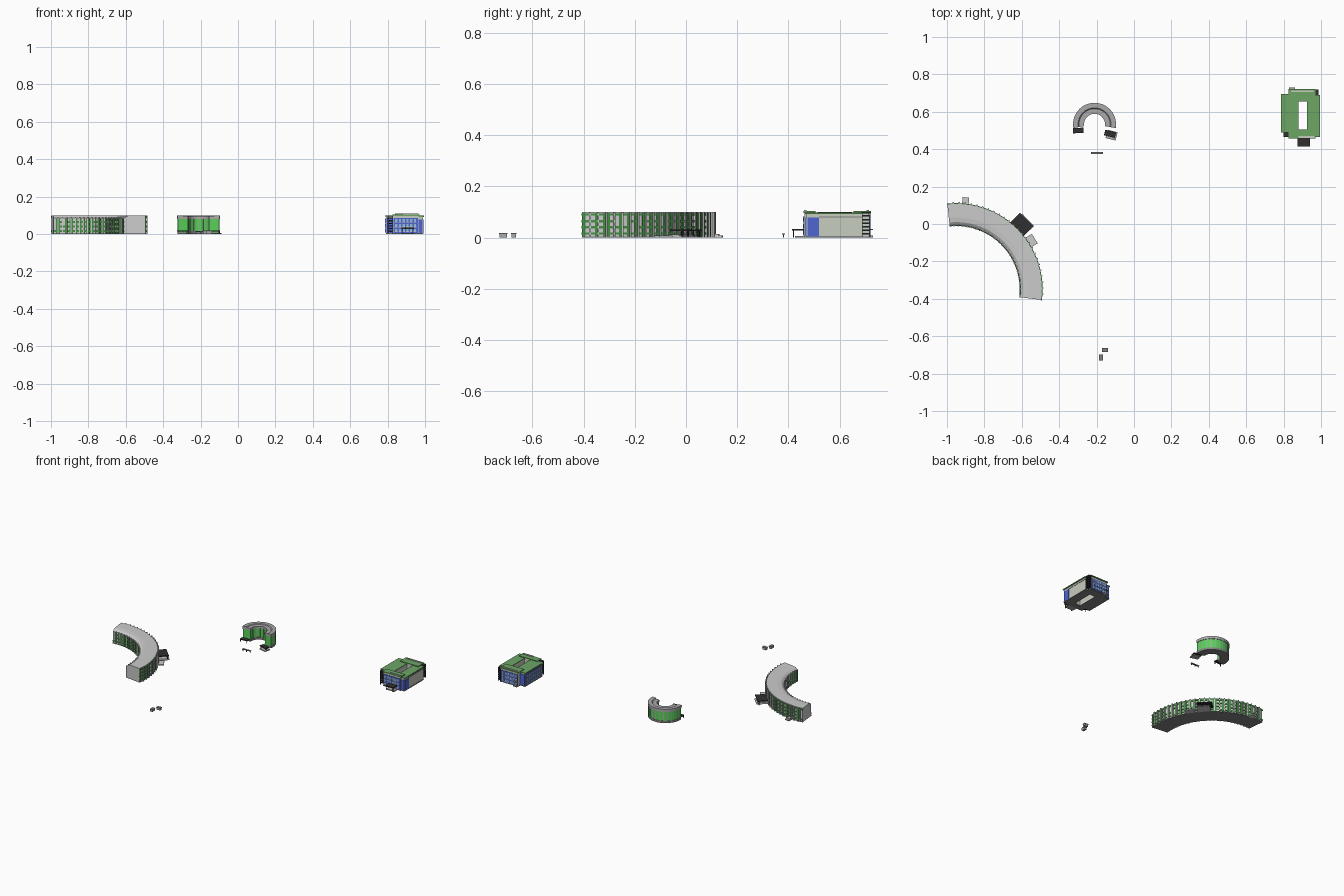
import bpy, bmesh, math, random
from mathutils import Matrix, Vector

if "Cube" in bpy.data.objects:
    bpy.data.objects.remove(bpy.data.objects["Cube"])
random.seed(4)


def mat(name, r, g, b):
    m = bpy.data.materials.new(name)
    m.diffuse_color = (r, g, b, 1)
    m.use_nodes = True
    m.node_tree.nodes["Principled BSDF"].inputs["Base Color"].default_value = m.diffuse_color
    return m


LIGHT = mat("light_grey", .66, .66, .66)
MID = mat("mid_grey", .4, .4, .41)
DARK = mat("dark_grey", .22, .22, .22)
BLACK = mat("black", .03, .03, .03)
PINE = mat("pine_green", .06, .27, .06)
LIME = mat("bright_green", .1, .62, .1)
ROOF = mat("roof_green", .15, .38, .13)
OLIVE = mat("pale_olive", .57, .61, .52)
BLUE = mat("blue", .08, .13, .65)
GLASS = mat("glass", .3, .5, .7)


def finish(name, bm, m):
    bmesh.ops.recalc_face_normals(bm, faces=bm.faces)
    me = bpy.data.meshes.new(name)
    bm.to_mesh(me)
    bm.free()
    ob = bpy.data.objects.new(name, me)
    bpy.context.collection.objects.link(ob)
    me.materials.append(m)
    return ob


def boxes(name, items, m):
    """Each item: (centre, size, z-rotation in degrees)."""
    bm = bmesh.new()
    for c, s, a in items:
        M = (Matrix.Translation(c) @ Matrix.Rotation(math.radians(a), 4, 'Z')
             @ Matrix.Diagonal((*s, 1)))
        bmesh.ops.create_cube(bm, size=1, matrix=M)
    return finish(name, bm, m)


def span(x0, x1, y0, y1, z0, z1):
    return (((x0+x1)/2, (y0+y1)/2, (z0+z1)/2), (x1-x0, y1-y0, z1-z0), 0)


def polar(c, r0, r1, ang, width, z0, z1):
    """Box standing on an arc: radial extent, angle, tangential width."""
    a, r = math.radians(ang), (r0+r1)/2
    return ((c[0]+r*math.cos(a), c[1]+r*math.sin(a), (z0+z1)/2), (r1-r0, width, z1-z0), ang)


def sweep(name, c, profile, a0, a1, n, m):
    """Closed (radius, z) profile swept along an arc with capped ends."""
    bm = bmesh.new()
    rings = []
    for i in range(n+1):
        a = math.radians(a0+(a1-a0)*i/n)
        rings.append([bm.verts.new((c[0]+r*math.cos(a), c[1]+r*math.sin(a), z)) for r, z in profile])
    k = len(profile)
    for p, q in zip(rings, rings[1:]):
        for j in range(k):
            bm.faces.new((p[j], p[(j+1) % k], q[(j+1) % k], q[j]))
    bm.faces.new(rings[0])
    bm.faces.new(rings[-1])
    return finish(name, bm, m)


def rect(r0, r1, z0, z1):
    return [(r0, z0), (r1, z0), (r1, z1), (r0, z1)]


# ---- Long curved building ----
C = (-.95, -.35)
A0, A1, N = -7, 96, 26
step = (A1-A0)/N
sweep("curved_block", C, [(.343, .002), (.457, .002), (.457, .1), (.385, .1), (.36, .097), (.343, .085)], A0, A1, N, LIGHT)
sweep("curved_block_base", C, rect(.341, .459, 0, .004), A0, A1, N, DARK)
ribs, green = [], []
for i in range(N+1):
    a = A0+step*i
    if 0 < i < N:
        ribs.append(polar(C, .45, .467, a, .006, 0, .1))
        ribs.append(polar(C, .337, .35, a, .005, 0, .088))
    if i == N:
        break
    mid = a+step/2
    side = random.choice((-1, 1))
    # green columns and floor bands on both facades
    green.append(polar(C, .455, .461, mid+side*step*.28, .013, .004, .096))
    green.append(polar(C, .339, .345, mid+side*step*.28, .01, .004, .084))
    for f, z in enumerate((.012, .036, .060, .086)):
        if f in (0, 3) or random.random() < .8:
            green.append(polar(C, .455, .461, mid, .036, z, z+.009))
            if f < 3:
                green.append(polar(C, .339, .345, mid, .026, z, z+.009))
boxes("curved_block_ribs", ribs, LIGHT)
boxes("curved_block_green_panels", green, PINE)
# entrance canopy, steps and ramp
boxes("curved_entrance_canopy", [polar(C, .455, .53, 45, .1, .026, .032)], BLACK)
boxes("curved_entrance_posts", [polar(C, .519, .525, 45+d, .006, 0, .026) for d in (-5, -1.7, 1.7, 5)], BLACK)
boxes("curved_entrance_steps", [polar(C, .45, .535-.012*k, 44, .09, .004*k, .004*k+.004) for k in range(3)]
      + [polar(C, .455, .5, 33, .06, 0, .008)], LIGHT)
boxes("curved_side_steps", [polar(C, .455, .495, 84, .035, 0, .008), polar(C, .455, .482, 84, .028, .008, .015)], LIGHT)

# ---- Horseshoe building ----
H = (-.211, .533)
sweep("horseshoe_wall", H, rect(.058, .112, .008, .084), -9, 189, 28, LIME)
sweep("horseshoe_base", H, rect(.056, .1135, 0, .016), -9, 189, 28, DARK)
sweep("horseshoe_roof", H, [(.056, .08), (.115, .08), (.115, .1), (.088, .1), (.083, .095), (.056, .095)], -10, 190, 28, MID)
boxes("horseshoe_mullions", [polar(H, .109, .1135, -9+198*i/14, .004, .016, .08) for i in range(1, 14)]
      + [polar(H, .0565, .06, -9+198*i/8, .003, .016, .08) for i in range(1, 8)], MID)
boxes("horseshoe_end_canopies", [((-.298, .5, .017), (.056, .028, .006), 3), ((-.128, .482, .017), (.06, .03, .006), -14)], BLACK)
boxes("horseshoe_canopy_posts", [((x, y, .007), (.004, .004, .014), 0)
      for x, y in ((-.322, .49), (-.274, .49), (-.152, .477), (-.105, .465))], BLACK)
boxes("horseshoe_steps", [((-.12, .475, .003), (.055, .045, .006), -14)], MID)
# low bench in front of the horseshoe
boxes("bench", [span(-.23, -.165, .374, .386, .012, .016)] +
      [span(x-.002, x+.002, .378, .382, 0, .012) for x in (-.226, -.198, -.169)], DARK)

# ---- Courtyard building ----
boxes("courtyard_walls", [span(.83, .965, .463, .505, .003, .097), span(.83, .965, .655, .715, .003, .097),
      span(.792, .88, .495, .69, .003, .095), span(.925, .988, .47, .688, .003, .093)], OLIVE)
boxes("courtyard_base", [span(.828, .967, .461, .503, 0, .005), span(.828, .967, .657, .717, 0, .005),
      span(.79, .88, .493, .692, 0, .004), span(.925, .99, .468, .69, 0, .006)], DARK)
boxes("courtyard_roofs", [span(.825, .97, .458, .505, .097, .104), span(.825, .97, .655, .722, .097, .104),
      span(.786, .88, .49, .695, .093, .099), span(.925, .995, .465, .69, .092, .098)], ROOF)
boxes("roof_parapets", [span(.88, .965, .461, .47, .104, .109), span(.84, .96, .705, .715, .104, .109)], OLIVE)
# blue cladding on front, back, left and right
boxes("blue_cladding", [span(.832, .963, .459, .465, .006, .085), span(.832, .963, .713, .718, .006, .085),
      span(.789, .794, .5, .685, .006, .085), span(.985, .991, .475, .52, .004, .078),
      span(.793, .83, .492, .497, .006, .085), span(.793, .83, .688, .693, .006, .085),
      span(.963, .987, .467, .472, .006, .078)], BLUE)
wins, frames = [], []
for z in (.014, .04, .065):
    for i in range(6):
        x = .84+i*.02
        for y0, y1 in ((.457, .46), (.717, .72)):
            wins.append(span(x, x+.012, y0, y1, z, z+.014))
            frames.append(span(x-.002, x+.014, y0, y1, z-.004, z-.001))
    for i in range(8):
        y = .505+i*.0225
        wins.append(span(.787, .79, y, y+.014, z, z+.014))
        frames.append(span(.787, .79, y-.002, y+.016, z-.004, z-.001))
boxes("windows", wins, GLASS)
boxes("window_sills", frames, OLIVE)
boxes("cladding_band", [span(.986, .99, .52, .688, .078, .082)], DARK)


# external stairs made of stacked landings, with posts
def stairs(name, x0, x1, y0, y1):
    parts = [span(x0, x1, y0, y1, z, z+.006) for z in (.012, .026, .04, .054, .068, .082, .094)]
    parts += [span(x-.002, x+.002, y-.002, y+.002, 0, .1) for x in (x0+.002, x1-.002) for y in (y0+.002, y1-.002)]
    boxes(name, parts, BLACK)


stairs("side_stairs", .964, .987, .686, .72)
stairs("front_stairs", .8, .83, .466, .492)
boxes("back_porch", [span(.83, .86, .715, .73, .03, .034), span(.83, .86, .715, .73, 0, .008)], MID)
# front canopy with posts and step
boxes("front_canopy", [span(.875, .94, .414, .464, .028, .034)], BLACK)
boxes("front_canopy_posts", [span(x, x+.004, .418, .422, 0, .028) for x in (.879, .932)], BLACK)
boxes("front_step", [span(.875, .94, .425, .464, 0, .006)], MID)

# ---- Two small sheds ----
boxes("shed_walls", [span(-.168, -.14, -.682, -.664, 0, .014), span(-.186, -.168, -.728, -.7, 0, .014)], MID)
boxes("shed_roofs", [span(-.17, -.138, -.684, -.662, .014, .018), span(-.188, -.166, -.73, -.698, .014, .018)], DARK)
